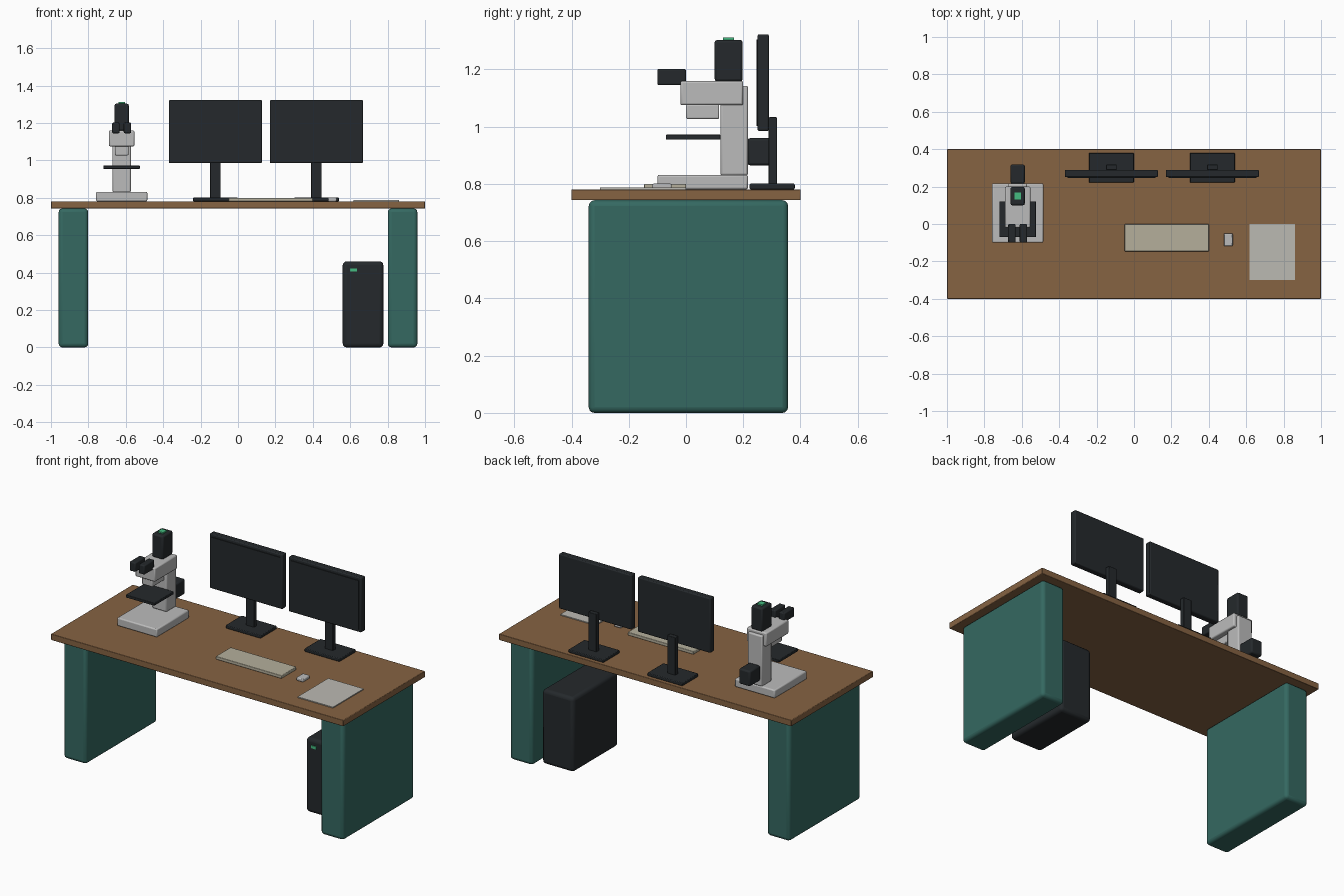
import bpy, math

if "Cube" in bpy.data.objects:
    bpy.data.objects.remove(bpy.data.objects["Cube"])


def material(name, rgb):
    m = bpy.data.materials.new(name)
    m.diffuse_color = (*rgb, 1)
    m.use_nodes = True
    m.node_tree.nodes["Principled BSDF"].inputs["Base Color"].default_value = m.diffuse_color
    return m


WOOD = material("wood", (0.24, 0.125, 0.055))
GREEN = material("green_panel", (0.035, 0.14, 0.12))
DARK = material("dark_plastic", (0.018, 0.022, 0.025))
PALE = material("pale_metal", (0.5, 0.5, 0.5))
BEIGE = material("beige_plastic", (0.46, 0.43, 0.33))
PAPER = material("paper", (0.5, 0.49, 0.45))
LIGHT = material("indicator", (0.06, 0.5, 0.22))


def box(name, x, y, z, mat, bevel=0.0, segments=2):
    """Box from (min, max) ranges, with optional rounded edges."""
    ranges = (x, y, z)
    bpy.ops.mesh.primitive_cube_add(size=1, location=[(a + b) / 2 for a, b in ranges])
    ob = bpy.context.object
    ob.name = name
    ob.scale = [b - a for a, b in ranges]
    bpy.ops.object.transform_apply(location=False, rotation=False, scale=True)
    ob.data.materials.append(mat)
    if bevel:
        mod = ob.modifiers.new("rounded_edges", "BEVEL")
        mod.width = bevel
        mod.segments = segments
        bpy.ops.object.shade_smooth_by_angle(angle=math.radians(35))
    return ob


def around(c, half):
    return (c - half, c + half)


# Desk
box("desk_top", (-1, 1), (-0.4, 0.4), (0.743, 0.781), WOOD, 0.003)
for side, cx in (("left", -0.88), ("right", 0.88)):
    box(side + "_leg_panel", around(cx, 0.079), (-0.34, 0.357), (0, 0.743), GREEN, 0.02, 3)

# Computer tower under the desk
box("computer_tower", (0.56, 0.777), (-0.14, 0.3), (0, 0.46), DARK, 0.02, 3)
box("tower_light", (0.6, 0.636), (-0.145, -0.135), (0.405, 0.422), LIGHT)

# Monitors
for side, cx in (("left", -0.121), ("right", 0.419)):
    box(side + "_monitor_panel", around(cx, 0.249), (0.25, 0.29), (0.985, 1.323), DARK, 0.006)
    box(side + "_monitor_screen", around(cx, 0.235), (0.246, 0.256), (1.003, 1.305), DARK)
    box(side + "_monitor_stand", around(cx, 0.028), (0.289, 0.318), (0.795, 1.033), DARK, 0.003)
    box(side + "_monitor_foot", around(cx, 0.12), (0.222, 0.38), (0.781, 0.801), DARK, 0.004)

# Items on the desk
box("keyboard", (-0.05, 0.4), (-0.146, 0), (0.781, 0.8), BEIGE, 0.003)
box("mouse", (0.48, 0.528), (-0.118, -0.05), (0.781, 0.801), PALE, 0.005)
box("paper_pad", (0.618, 0.86), (-0.3, 0), (0.781, 0.787), PAPER)

# Microscope body
MX = -0.622
box("microscope_base", around(MX, 0.137), (-0.1, 0.217), (0.781, 0.832), PALE, 0.007)
box("microscope_column", around(MX, 0.049), (0.12, 0.217), (0.83, 1.143), PALE, 0.007)
box("microscope_arm", around(MX, 0.068), (-0.02, 0.2), (1.075, 1.16), PALE, 0.007)
box("microscope_nosepiece", around(MX, 0.036), (0, 0.116), (1.027, 1.077), PALE, 0.005)
box("microscope_stage", around(MX, 0.098), (-0.07, 0.121), (0.955, 0.972), DARK, 0.003)

# Microscope camera, lamp and eyepieces
box("microscope_camera", around(MX, 0.038), (0.1, 0.198), (1.158, 1.303), DARK, 0.009)
box("camera_light", around(MX, 0.018), (0.13, 0.168), (1.3, 1.311), LIGHT)
box("microscope_lamp", around(MX, 0.038), (0.215, 0.318), (0.865, 0.96), DARK, 0.009)
for side, s in (("left", -1), ("right", 1)):
    box(side + "_eyepiece", around(MX + s * 0.031, 0.02), (-0.1, 0), (1.145, 1.202), DARK, 0.006)
